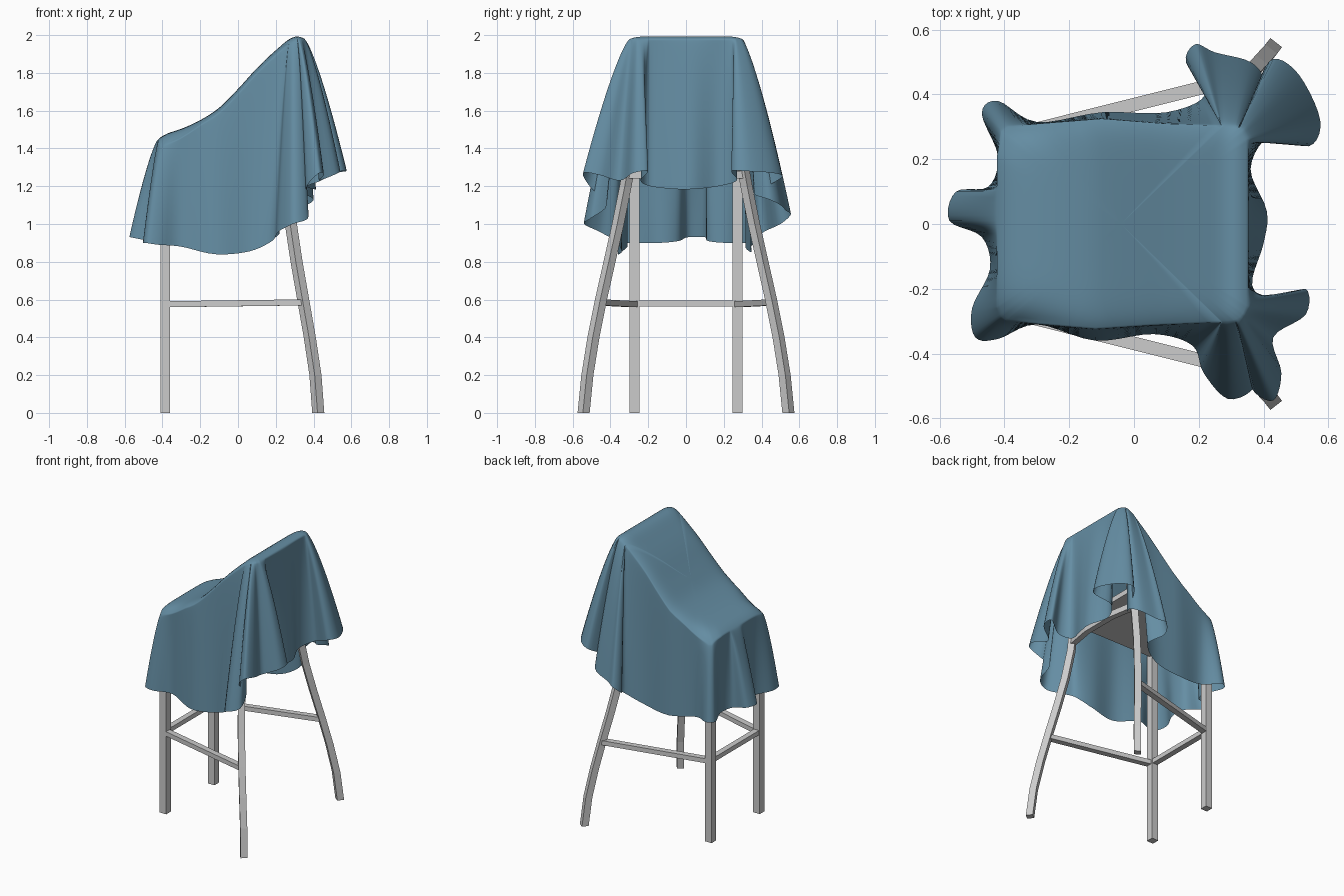
import bpy, bmesh, math
from mathutils import Vector

if "Cube" in bpy.data.objects:
    bpy.data.objects.remove(bpy.data.objects["Cube"])


def finish(name, bm):
    bmesh.ops.recalc_face_normals(bm, faces=bm.faces)
    me = bpy.data.meshes.new(name)
    bm.to_mesh(me)
    bm.free()
    ob = bpy.data.objects.new(name, me)
    bpy.context.collection.objects.link(ob)
    return ob


def spline(a, b, c, d, t):
    return 0.5 * (2 * b + (c - a) * t + (2 * a - 5 * b + 4 * c - d) * t * t
                  + (3 * b - a - 3 * c + d) * t ** 3)


def bar(name, pts, a, b):
    """Four-sided bar along pts; a and b are the half-width vectors."""
    a, b = Vector(a), Vector(b)
    bm = bmesh.new()
    rings = [[bm.verts.new(Vector(p) + i * a + j * b)
              for i, j in ((1, 1), (-1, 1), (-1, -1), (1, -1))] for p in pts]
    for r, s in zip(rings, rings[1:]):
        for k in range(4):
            bm.faces.new((r[k], r[k - 1], s[k - 1], s[k]))
    bm.faces.new(rings[0])
    bm.faces.new(rings[-1])
    return finish(name, bm)


# Chair legs and stretchers, both sides
for s, side in ((-1, "front"), (1, "back")):
    bar(f"straight_leg_{side}", [(-0.385, s * 0.272, 0), (-0.385, s * 0.272, 1.38)],
        (0.026, 0, 0), (0, 0.026, 0))
    bar(f"curved_leg_{side}",
        [(0.425, s * 0.542, 0), (0.41, s * 0.522, 0.2), (0.38, s * 0.49, 0.4),
         (0.345, s * 0.45, 0.6), (0.31, s * 0.405, 0.8), (0.28, s * 0.36, 1.0),
         (0.262, s * 0.32, 1.2), (0.268, s * 0.275, 1.45), (0.3, s * 0.255, 1.94)],
        (0.014, s * 0.018, 0), (-0.018, s * 0.014, 0))
    bar(f"side_stretcher_{side}", [(-0.385, s * 0.272, 0.575), (0.345, s * 0.455, 0.585)],
        (-0.005, s * 0.02, 0), (0, 0, 0.016))
bar("front_stretcher", [(-0.385, -0.27, 0.58), (-0.385, 0.27, 0.58)],
    (0.02, 0, 0), (0, 0, 0.016))

# Seat board, rear brace and backrest
bar("seat", [(-0.40, 0, 1.385), (0.28, 0, 1.385)], (0, 0.27, 0), (0, 0, 0.018))
bar("rear_brace", [(0.262, -0.31, 1.26), (0.295, -0.12, 1.26), (0.295, 0.12, 1.26),
                   (0.262, 0.31, 1.26)], (0.02, 0, 0), (0, 0, 0.02))
bar("backrest", [(0.28, 0, 1.6), (0.3, 0, 1.94)], (0.013, 0, 0), (0, 0.24, 0))

# Hem of the draped sheet: counter-clockwise fold stations (x, y, z)
HEM = [(-0.3, -0.31, .88), (-0.12, -0.36, .84), (0.06, -0.34, .855), (0.18, -0.375, .91),
       (0.215, -0.46, .96), (0.29, -0.54, 1.0), (0.37, -0.505, 1.03), (0.36, -0.42, 1.1),
       (0.365, -0.51, 1.2), (0.43, -0.545, 1.27), (0.455, -0.46, 1.26), (0.43, -0.35, 1.23),
       (0.53, -0.28, 1.27), (0.53, -0.20, 1.28), (0.44, -0.24, 1.23), (0.365, -0.19, 1.2),
       (0.40, -0.06, 1.185), (0.41, 0.04, 1.185), (0.36, 0.17, 1.2), (0.42, 0.27, 1.23),
       (0.54, 0.24, 1.28), (0.575, 0.32, 1.28), (0.51, 0.46, 1.27), (0.43, 0.51, 1.25),
       (0.38, 0.43, 1.2), (0.36, 0.36, 1.16), (0.40, 0.44, 1.13), (0.36, 0.50, 1.1),
       (0.25, 0.53, 1.07), (0.19, 0.555, 1.05), (0.16, 0.50, 1.0), (0.22, 0.40, .95),
       (0.1, 0.345, .88), (-0.1, 0.345, .85), (-0.3, 0.315, .88), (-0.42, 0.38, .90),
       (-0.47, 0.34, .90), (-0.42, 0.21, .90), (-0.45, 0.115, .91), (-0.55, 0.10, .93),
       (-0.57, 0.01, .93), (-0.47, -0.04, .91), (-0.445, -0.14, .90), (-0.50, -0.26, .90),
       (-0.49, -0.35, .90), (-0.42, -0.355, .89)]
# Height of the sheet's upper surface, sampled every 0.1 from x = -0.5
RIDGE = [1.45, 1.48, 1.505, 1.55, 1.615, 1.715, 1.825, 1.92, 1.998, 1.998, 1.97]


def top_height(x, y, r):
    f = (min(max(x, -0.49), 0.39) + 0.5) * 10
    i = min(int(f), 8)
    z = spline(RIDGE[max(i - 1, 0)], *RIDGE[i:i + 2], RIDGE[i + 2], f - i)
    corner = min(max((-x - 0.2) / 0.2, 0), 1) * min(abs(y) / 0.3, 1) ** 6
    return z - 0.045 * corner - 0.025 * r ** 9


CENTRE = Vector((-0.04, 0, 0))


def edge_point(x, y):
    """Point on the rounded chair outline from which a fold hangs."""
    if x > 0.13 and abs(y) > 0.36:
        x = max(x, 0.27)
    wide = 0.25 + 0.022 * math.exp(-((x + 0.1) / 0.18) ** 2)
    c = Vector((min(max(x, -0.37), 0.30), min(max(y, -wide), wide), 0))
    return c + (Vector((x, y, 0)) - c).normalized() * 0.053


hem = [Vector(p) for p in HEM]
# Sorting by angle keeps the gathered corners from crossing over
start = math.atan2(-0.42, -0.34)
edge = sorted((edge_point(p.x, p.y) for p in hem),
              key=lambda p: (math.atan2(p.y, p.x + 0.04) - start) % math.tau)
n, SUB, TOP, DROP = len(hem), 5, 18, 28

# Align the sorted edge list with the first fold station
first = min(range(n), key=lambda i: (edge[i] - edge_point(hem[0].x, hem[0].y)).length)
edge = edge[first:] + edge[:first]

bm = bmesh.new()
cols = []
hub = bm.verts.new((CENTRE.x, 0, top_height(CENTRE.x, 0, 0)))
for k in range(n):
    for j in range(SUB):
        t = j / SUB
        e = edge[k].lerp(edge[(k + 1) % n], t)
        h = spline(hem[k - 1], hem[k], hem[(k + 1) % n], hem[(k + 2) % n], t)
        col = []
        for i in range(1, TOP + 1):
            r = 1 - (1 - i / TOP) ** 1.4
            p = CENTRE.lerp(e, r)
            col.append(bm.verts.new((p.x, p.y, top_height(p.x, p.y, r))))
        z0 = top_height(e.x, e.y, 1)
        for i in range(1, DROP + 1):
            s = (i / DROP) ** 1.35
            q = e.lerp(h, s ** 0.76)
            col.append(bm.verts.new((q.x, q.y, z0 + (h.z - z0) * s)))
        cols.append(col)
for a, b in zip(cols, cols[1:] + cols[:1]):
    bm.faces.new((hub, a[0], b[0]))
    for i in range(len(a) - 1):
        bm.faces.new((a[i], a[i + 1], b[i + 1], b[i]))
sheet = finish("draped_sheet", bm)
for p in sheet.data.polygons:
    p.use_smooth = True
mat = bpy.data.materials.new("blue_cloth")
mat.diffuse_color = (0.13, 0.27, 0.37, 1)
mat.use_nodes = True
mat.node_tree.nodes["Principled BSDF"].inputs["Base Color"].default_value = mat.diffuse_color
sheet.data.materials.append(mat)
